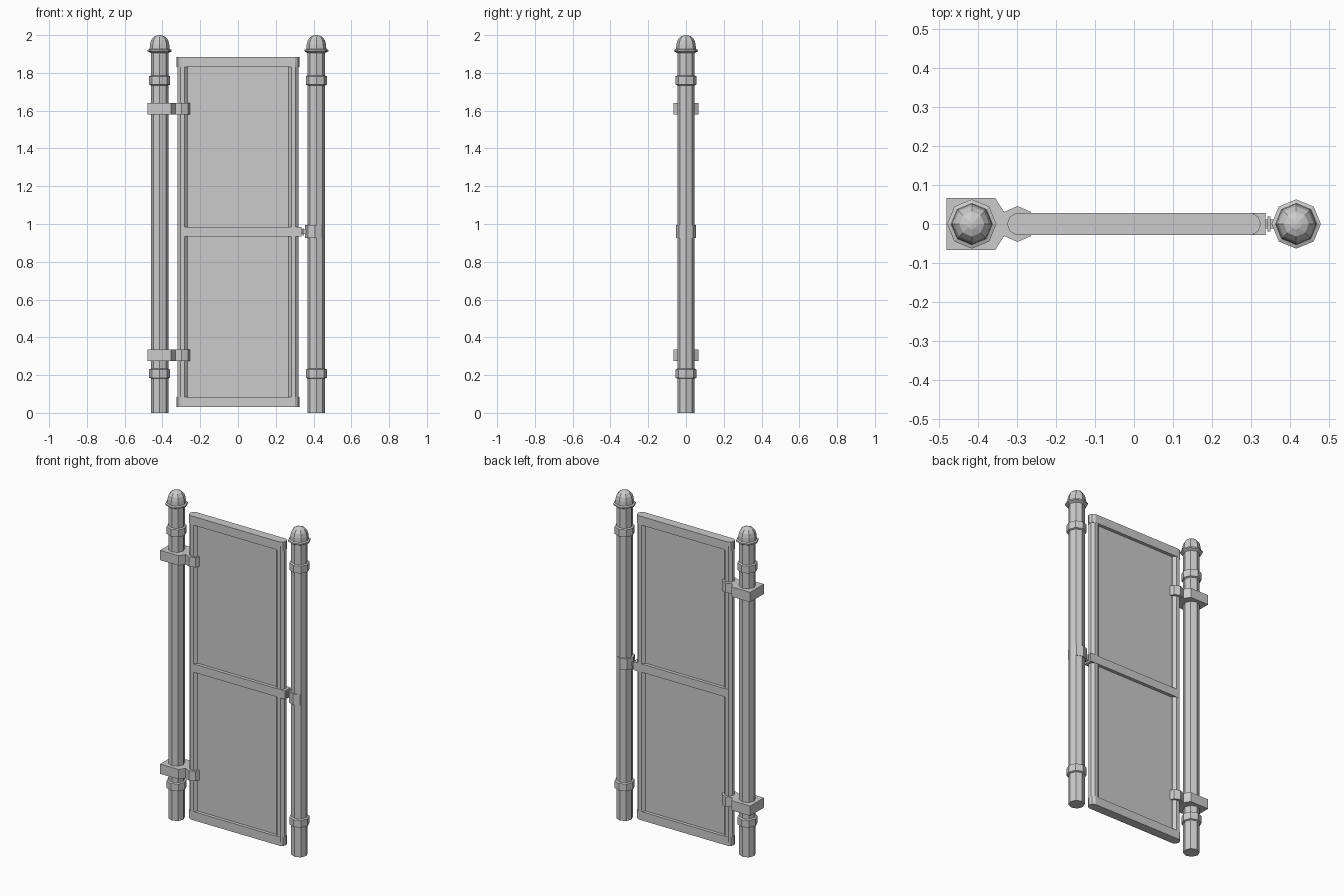
import bpy, bmesh
from math import cos, sin, pi

if "Cube" in bpy.data.objects:
    bpy.data.objects.remove(bpy.data.objects["Cube"])

PX = 0.415      # post offset
SX = 0.294      # stile offset


def finish(name, bm):
    bmesh.ops.recalc_face_normals(bm, faces=bm.faces)
    me = bpy.data.meshes.new(name)
    bm.to_mesh(me)
    bm.free()
    ob = bpy.data.objects.new(name, me)
    bpy.context.collection.objects.link(ob)
    return ob


def ring(cx, r, n=8, phase=0.0):
    return [(cx + r * cos(phase + 2 * pi * i / n), r * sin(phase + 2 * pi * i / n)) for i in range(n)]


def loft(name, loops):
    """Closed solid through stacked loops of (x, y, z)."""
    bm = bmesh.new()
    rows = [[bm.verts.new(p) for p in loop] for loop in loops]
    n = len(rows[0])
    for a, b in zip(rows, rows[1:]):
        for i in range(n):
            bm.faces.new((a[i], a[(i + 1) % n], b[(i + 1) % n], b[i]))
    bm.faces.new(rows[0])
    bm.faces.new(rows[-1])
    return finish(name, bm)


def prism(name, outline, z0, z1):
    return loft(name, [[(x, y, z) for x, y in outline] for z in (z0, z1)])


def lathe(name, cx, profile):
    return loft(name, [[(x, y, z) for x, y in ring(cx, r)] for r, z in profile])


def box(name, x0, x1, y, z0, z1):
    return prism(name, [(x0, -y), (x1, -y), (x1, y), (x0, y)], z0, z1)


# Posts with collars and domed caps
for side, s in (("left", -1), ("right", 1)):
    cx = s * PX
    lathe(side + "_post", cx, [(0.046, 0), (0.046, 1.93)])
    for label, z in (("lower", 0.186), ("upper", 1.738)):
        lathe(f"{side}_{label}_collar", cx,
              [(0.046, z - 0.004), (0.056, z), (0.056, z + 0.044), (0.046, z + 0.048)])
    lathe(side + "_cap", cx, [(0.046, 1.905), (0.063, 1.914), (0.063, 1.922), (0.053, 1.926),
                              (0.051, 1.95), (0.045, 1.973), (0.032, 1.99), (0.014, 1.998), (0.003, 2.0)])
    # Gate stile
    prism(side + "_stile", ring(s * SX, 0.029, 8, pi / 8), 0.05, 1.86)

# Gate rails with rounded ends
half = [(0.325, 0), (0.318, 0.018), (0.302, 0.028)]
upper = half + [(-x, y) for x, y in reversed(half)]
rail = upper + [(x, -y) for x, y in reversed(upper[1:-1])]
prism("bottom_rail", rail, 0.03, 0.083)
prism("top_rail", rail, 1.832, 1.885)
box("middle_rail", -0.30, 0.336, 0.028, 0.934, 0.985)

# Infill panel
box("gate_panel", -SX, SX, 0.008, 0.06, 1.86)

# Hinge clamps: square block round the post, necked to an octagon round the stile
edge = [(-0.48, 0.066), (-0.355, 0.066), (-0.332, 0.031), (-0.298, 0.046), (-0.264, 0.031), (-0.25, 0)]
clamp = edge + [(x, -y) for x, y in reversed(edge[:-1])]
for label, z in (("lower", 0.275), ("upper", 1.58)):
    prism(label + "_hinge_clamp", clamp, z, z + 0.06)

# Latch bolt and keeper band
box("latch_bolt", 0.33, 0.38, 0.011, 0.946, 0.97)
box("latch_plate", 0.342, 0.349, 0.019, 0.94, 0.976)
prism("latch_keeper", ring(0.408, 0.052), 0.927, 0.994)
